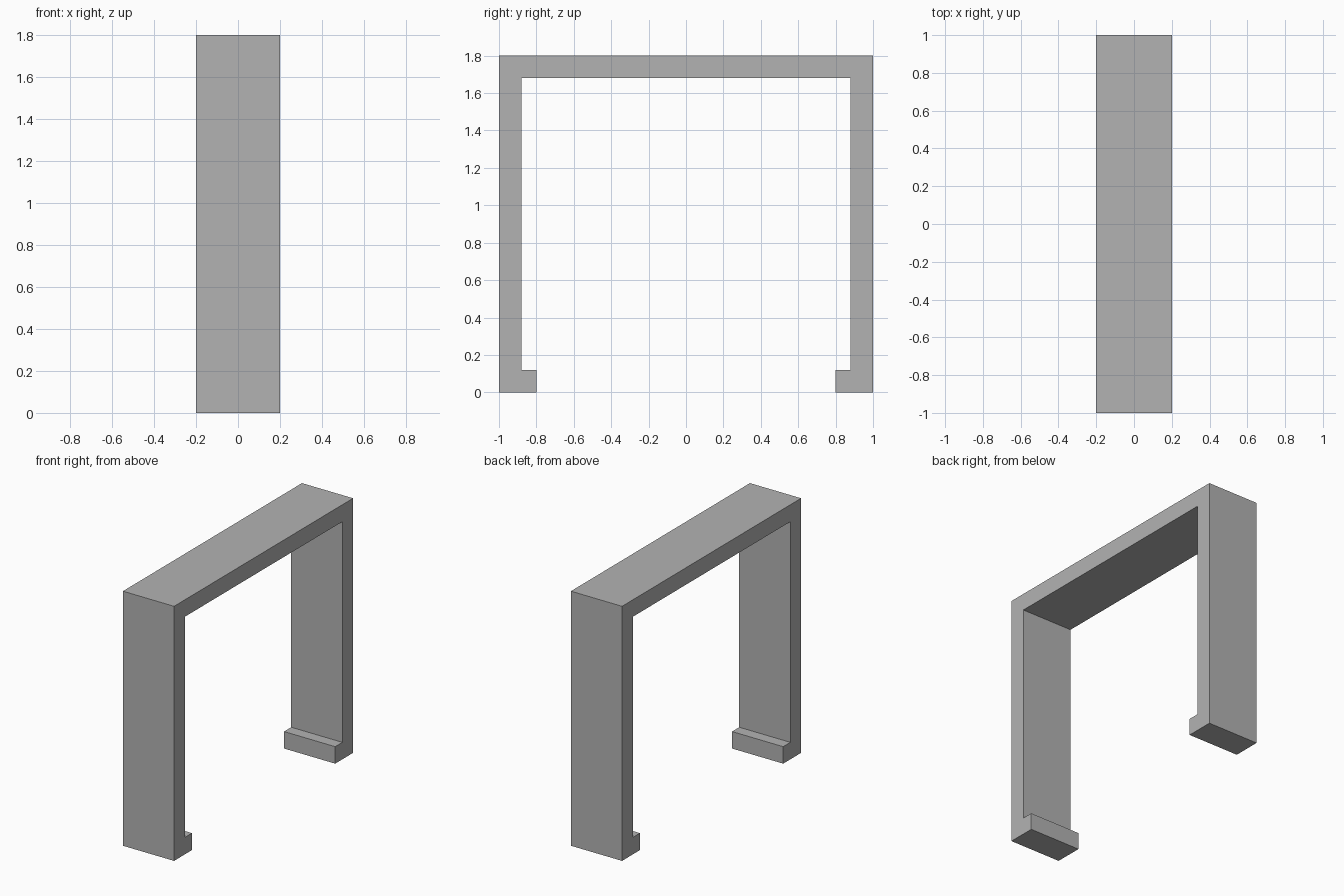
import bpy
import bmesh

cube = bpy.data.objects.get("Cube")
if cube:
    bpy.data.objects.remove(cube, do_unlink=True)

WIDTH, HALF_LENGTH, HEIGHT = 0.4, 1.0, 1.8
THICK, LIP = 0.12, 0.2

# Plain grey material
grey = bpy.data.materials.new("mid grey")
grey.use_nodes = True
colour = (0.45, 0.45, 0.45, 1)
grey.diffuse_color = colour
grey.node_tree.nodes["Principled BSDF"].inputs["Base Color"].default_value = colour

# Half of the bracket outline (y, z): foot lip, leg, top bar; then mirrored
inner = HALF_LENGTH - THICK
outer_half = [(HALF_LENGTH, HEIGHT), (HALF_LENGTH, 0), (HALF_LENGTH - LIP, 0),
              (HALF_LENGTH - LIP, THICK), (inner, THICK), (inner, HEIGHT - THICK)]
outline = outer_half + [(-y, z) for y, z in reversed(outer_half)]

# Extrude the outline across the width
bm = bmesh.new()
side = bm.faces.new([bm.verts.new((-WIDTH / 2, y, z)) for y, z in outline])
extruded = bmesh.ops.extrude_face_region(bm, geom=[side], use_keep_orig=True)
moved = [v for v in extruded["geom"] if isinstance(v, bmesh.types.BMVert)]
bmesh.ops.translate(bm, verts=moved, vec=(WIDTH, 0, 0))
bmesh.ops.recalc_face_normals(bm, faces=bm.faces[:])

mesh = bpy.data.meshes.new("bracket_frame")
bm.to_mesh(mesh)
bm.free()
mesh.materials.append(grey)
frame = bpy.data.objects.new("bracket_frame", mesh)
bpy.context.collection.objects.link(frame)
